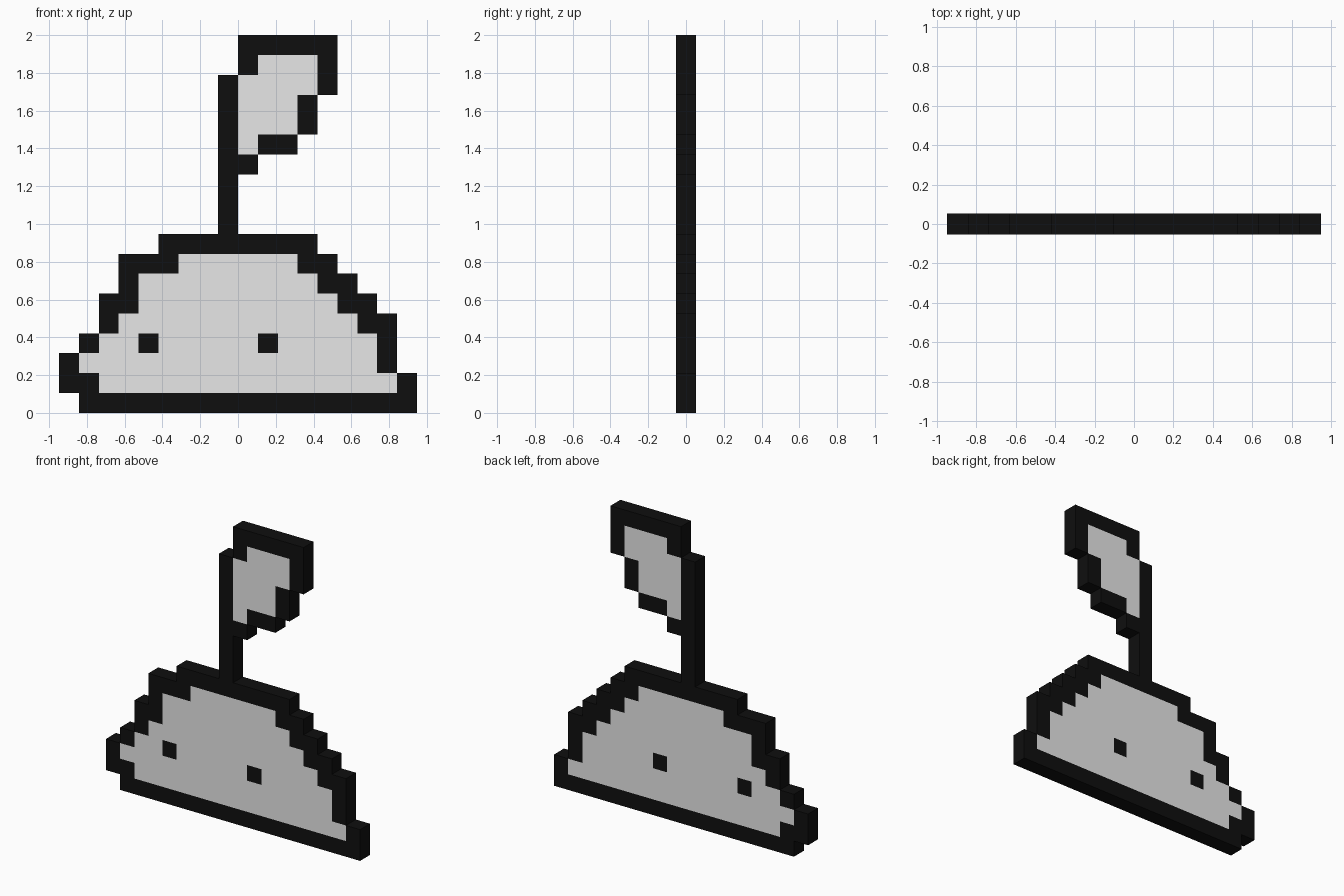
import bpy, bmesh

if "Cube" in bpy.data.objects:
    bpy.data.objects.remove(bpy.data.objects["Cube"])

U = 2 / 19                       # one pixel
HALF = U / 2                     # half thickness


def material(name, value):
    m = bpy.data.materials.new(name)
    m.diffuse_color = (value, value, value, 1)
    m.use_nodes = True
    m.node_tree.nodes["Principled BSDF"].inputs["Base Color"].default_value = m.diffuse_color
    return m


BLACK = material("outline black", 0.0048)
PALE = material("pale fill", 0.8)


def spans(first_row, rows):
    """Rows of (left, fill start, fill end, right), ends exclusive -> {cell: is_fill}."""
    return {(c, r): int(a <= c < b)
            for r, (left, a, b, right) in enumerate(rows, first_row)
            for c in range(left, right)}


# Mound body, bottom row upwards
body = spans(0, [(1, 1, 1, 18), (0, 2, 17, 18), (0, 1, 16, 17), (1, 2, 16, 17),
                 (2, 3, 15, 17), (2, 4, 14, 16), (3, 4, 13, 15), (3, 6, 12, 14),
                 (5, 5, 5, 13)])
# Two eyes
for eye in (4, 10):
    body[(eye, 3)] = 0
# Stem
stem = spans(9, [(8, 8, 8, 9)] * 8)
# Leaf
leaf = spans(12, [(9, 9, 9, 10), (9, 9, 10, 12), (9, 9, 12, 13), (9, 9, 12, 13),
                  (9, 9, 13, 14), (9, 10, 13, 14), (9, 9, 9, 14)])

occupied = set(body) | set(stem) | set(leaf)


def build(name, cells):
    bm = bmesh.new()

    def quad(points, mat):
        f = bm.faces.new([bm.verts.new(p) for p in points])
        f.material_index = mat

    for (c, r), fill in cells.items():
        x0, z0 = (c - 9) * U, r * U
        ring = [(x0, z0), (x0 + U, z0), (x0 + U, z0 + U), (x0, z0 + U)]
        # front and back pixels
        quad([(x, -HALF, z) for x, z in ring], fill)
        quad([(x, HALF, z) for x, z in reversed(ring)], fill)
        # rim only where the silhouette is open
        for i, (dc, dr) in enumerate([(0, -1), (1, 0), (0, 1), (-1, 0)]):
            if (c + dc, r + dr) not in occupied:
                (xa, za), (xb, zb) = ring[i], ring[(i + 1) % 4]
                quad([(xb, -HALF, zb), (xa, -HALF, za),
                      (xa, HALF, za), (xb, HALF, zb)], fill)
    bmesh.ops.remove_doubles(bm, verts=bm.verts, dist=1e-4)
    mesh = bpy.data.meshes.new(name)
    bm.to_mesh(mesh)
    bm.free()
    mesh.materials.append(BLACK)
    mesh.materials.append(PALE)
    bpy.context.collection.objects.link(bpy.data.objects.new(name, mesh))


build("mound_body", body)
build("stem", stem)
build("leaf", leaf)
